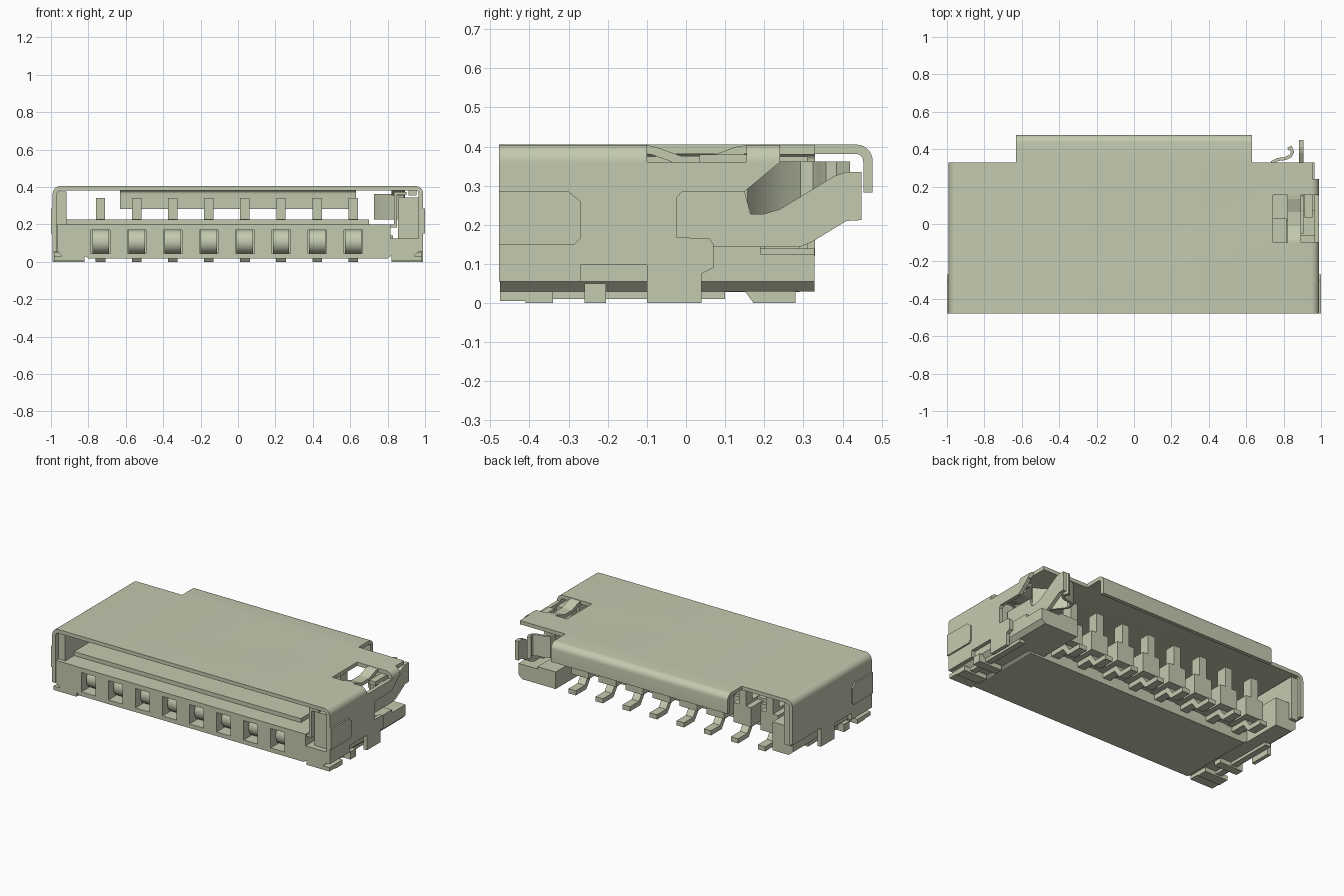
import bpy, bmesh, math
from mathutils import Vector

cube = bpy.data.objects.get("Cube")
if cube:
    bpy.data.objects.remove(cube, do_unlink=True)

mat = bpy.data.materials.new("khaki_grey")
mat.use_nodes = True
COLOR = (0.55, 0.59, 0.43, 1)
mat.diffuse_color = COLOR
mat.node_tree.nodes["Principled BSDF"].inputs["Base Color"].default_value = COLOR


def prism(name, axis, pts, lo, hi):
    """Extrude a closed 2D profile along an axis (x: yz, y: xz, z: xy)."""
    def place(p, t):
        a, b = p
        return {"x": (t, a, b), "y": (a, t, b), "z": (a, b, t)}[axis]
    bm = bmesh.new()
    face = bm.faces.new([bm.verts.new(place(p, lo)) for p in pts])
    ext = bmesh.ops.extrude_face_region(bm, geom=[face])
    shift = Vector(place((0, 0), hi - lo))
    bmesh.ops.translate(bm, vec=shift, verts=[g for g in ext["geom"] if isinstance(g, bmesh.types.BMVert)])
    bmesh.ops.recalc_face_normals(bm, faces=bm.faces)
    me = bpy.data.meshes.new(name)
    bm.to_mesh(me)
    bm.free()
    me.materials.append(mat)
    ob = bpy.data.objects.new(name, me)
    bpy.context.collection.objects.link(ob)
    return ob


def box(name, x0, x1, y0, y1, z0, z1):
    return prism(name, "z", [(x0, y0), (x1, y0), (x1, y1), (x0, y1)], z0, z1)


def strip(name, axis, path, thick, lo, hi):
    """Bent sheet metal: a 2D path given thickness, then extruded."""
    p = [Vector(q) for q in path]
    left, right = [], []
    for i, q in enumerate(p):
        d1 = (q - p[i - 1]).normalized() if i else (p[1] - q).normalized()
        d2 = (p[i + 1] - q).normalized() if i < len(p) - 1 else d1
        t = (d1 + d2).normalized()
        n = Vector((-t.y, t.x)) * (thick / 2 / max(0.5, t.dot(d1)))
        left.append(tuple(q + n))
        right.append(tuple(q - n))
    return prism(name, axis, left + right[::-1], lo, hi)


def arc(cx, cy, r, a0, a1, n=6):
    return [(cx + r * math.cos(math.radians(a0 + (a1 - a0) * i / n)),
             cy + r * math.sin(math.radians(a0 + (a1 - a0) * i / n))) for i in range(n + 1)]


def cut(ob, cutter):
    m = ob.modifiers.new("cut", "BOOLEAN")
    m.operation, m.solver, m.object = "DIFFERENCE", "EXACT", cutter
    bpy.context.view_layer.objects.active = ob
    bpy.ops.object.modifier_apply(modifier=m.name)
    bpy.data.objects.remove(cutter, do_unlink=True)


def smooth(ob):
    bpy.ops.object.select_all(action="DESELECT")
    ob.select_set(True)
    bpy.context.view_layer.objects.active = ob
    bpy.ops.object.shade_smooth_by_angle(angle=math.radians(35))


# Metal roof with rolled edges, latch opening and rear corner notch
roof_path = [(-0.979, 0.355)] + arc(-0.949, 0.363, 0.03, 180, 90) \
    + arc(0.948, 0.363, 0.03, 90, 0) + [(0.978, 0.355)]
roof = strip("shell_roof", "y", roof_path, 0.024, -0.478, 0.33)
cut(roof, box("cutter", 0.742, 1.1, -0.10, 0.155, 0.357, 0.5))
cut(roof, box("cutter", 0.955, 1.1, 0.24, 0.5, 0.3, 0.5))
smooth(roof)

# Rear lip curling down
lip_path = [(0.32, 0.393)] + arc(0.435, 0.363, 0.03, 90, 0) + [(0.465, 0.282)]
smooth(strip("rear_lip", "x", lip_path, 0.024, -0.63, 0.63))

# Shell sides with their solder feet
left_side = [(-0.478, 0.055), (-0.478, 0.36), (0.24, 0.36), (0.15, 0.285), (-0.01, 0.285), (-0.023, 0.27),
             (-0.023, 0.168), (0.06, 0.165), (0.07, 0.15), (0.07, 0.09), (0.04, 0.075), (0.04, 0.0),
             (-0.10, 0.0), (-0.10, 0.097), (-0.27, 0.097), (-0.27, 0.055)]
prism("shell_left_side", "x", left_side, 0.966, 0.99)
right_side = [(-0.478, 0.055), (-0.478, 0.36), (0.33, 0.36), (0.33, 0.12), (0.04, 0.12), (0.04, 0.0),
              (-0.10, 0.0), (-0.10, 0.097), (-0.27, 0.097), (-0.27, 0.055)]
prism("shell_right_side", "x", right_side, -0.991, -0.967)
bump = [(-0.478, 0.15), (-0.478, 0.285), (-0.30, 0.285), (-0.27, 0.26), (-0.27, 0.165), (-0.285, 0.15)]
for side, a, b in (("left", 0.985, 1.0), ("right", -1.0, -0.985)):
    prism("side_bump_" + side, "x", bump, a, b)

# Housing floor, with chamfered lower edge
profile = [(-0.80, 0.018), (-0.81, 0.028), (-0.935, 0.028), (-0.965, 0.055), (-0.965, 0.2),
           (0.815, 0.2), (0.815, 0.028), (0.80, 0.018)]
housing = prism("housing_floor", "y", profile, -0.475, 0.03)

# Contacts: front windows, springs, arms, posts and tails
for i in range(8):
    x = -0.735 + i * 0.193
    cut(housing, box("cutter", x - 0.05, x + 0.05, -0.6, -0.28, 0.045, 0.17))
    smooth(prism("contact_spring_%d" % i, "x", arc(-0.37, 0.107, 0.064, 0, 345, 23), x - 0.044, x + 0.044))
    box("contact_arm_%d" % i, x - 0.025, x + 0.025, -0.2, 0.2, 0.19, 0.228)
    box("contact_post_%d" % i, x - 0.025, x + 0.025, 0.13, 0.2, 0.2, 0.34)
    strip("contact_tail_%d" % i, "x", [(0.0, 0.07), (0.14, 0.07), (0.18, 0.015), (0.28, 0.015)],
          0.03, x - 0.026, x + 0.026)
    box("comb_block_%d" % i, x - 0.062, x + 0.062, 0.02, 0.2, 0.085, 0.21)
    if i < 7:
        box("comb_web_%d" % i, x + 0.062, x + 0.131, 0.02, 0.10, 0.09, 0.2)

# Raised floor step and housing walls
box("floor_step", -0.92, 0.70, -0.36, 0.08, 0.195, 0.226)
box("right_inner_wall", -0.968, -0.918, -0.45, 0.31, 0.1, 0.375)
side_block = [(-0.935, 0.028), (-0.968, 0.055), (-0.968, 0.21), (-0.82, 0.21), (-0.82, 0.028)]
prism("right_rear_block", "y", side_block, 0.02, 0.29)
left_rail = [(0.81, 0.03), (0.94, 0.03), (0.966, 0.055), (0.966, 0.125), (0.81, 0.125)]
prism("left_rail", "y", left_rail, -0.475, 0.328)
box("left_rear_block", 0.70, 0.83, 0.02, 0.328, 0.03, 0.14)
prism("left_front_column", "z", [(0.855, -0.44), (0.965, -0.44), (0.965, -0.06), (0.855, -0.06)], 0.1, 0.345)
strip("left_column_frame", "y", [(0.815, 0.19), (0.842, 0.19), (0.842, 0.365), (0.90, 0.365)], 0.016, -0.465, -0.1)

# Solder feet along the lower sides
for side, s in (("left", 1), ("right", -1)):
    x0, x1 = sorted((s * 0.82, s * 0.985))
    box("front_foot_" + side, x0, x1, -0.41, -0.34, 0.0, 0.03)
    box("corner_foot_" + side, x0, x1, -0.475, -0.41, 0.005, 0.03)
    box("middle_foot_" + side, x0, x1, -0.26, -0.205, 0.0, 0.05)
    box("foot_bar_" + side, *sorted((s * 0.90, s * 0.94)), -0.34, 0.10, 0.01, 0.032)

# Locking lever on the left
lever = [(-0.05, 0.15), (-0.05, 0.285), (0.15, 0.285), (0.165, 0.228), (0.20, 0.228), (0.24, 0.24),
         (0.38, 0.325), (0.41, 0.335), (0.449, 0.335), (0.449, 0.212), (0.41, 0.21), (0.32, 0.155),
         (0.29, 0.143), (0.07, 0.143)]
prism("lock_lever", "x", lever, 0.882, 0.906)
box("lever_base", 0.885, 0.966, 0.07, 0.19, 0.07, 0.145)

# Vertical curled spring at the rear left
curl = [(0.89, 0.15), (0.83, 0.18), (0.77, 0.24), (0.735, 0.29), (0.74, 0.33), (0.77, 0.345), (0.81, 0.35),
        (0.838, 0.364), (0.848, 0.385), (0.838, 0.408), (0.824, 0.40)]
smooth(strip("curled_spring", "z", curl, 0.016, 0.225, 0.362))

# Dipped spring bridge and side tongue in the roof opening
dip = [(-0.11, 0.393), (-0.085, 0.39), (-0.015, 0.365), (0.065, 0.365), (0.135, 0.39), (0.165, 0.393)]
strip("spring_bridge", "x", dip, 0.022, 0.822, 0.892)
box("roof_tongue", 0.912, 0.955, 0.035, 0.158, 0.355, 0.38)
